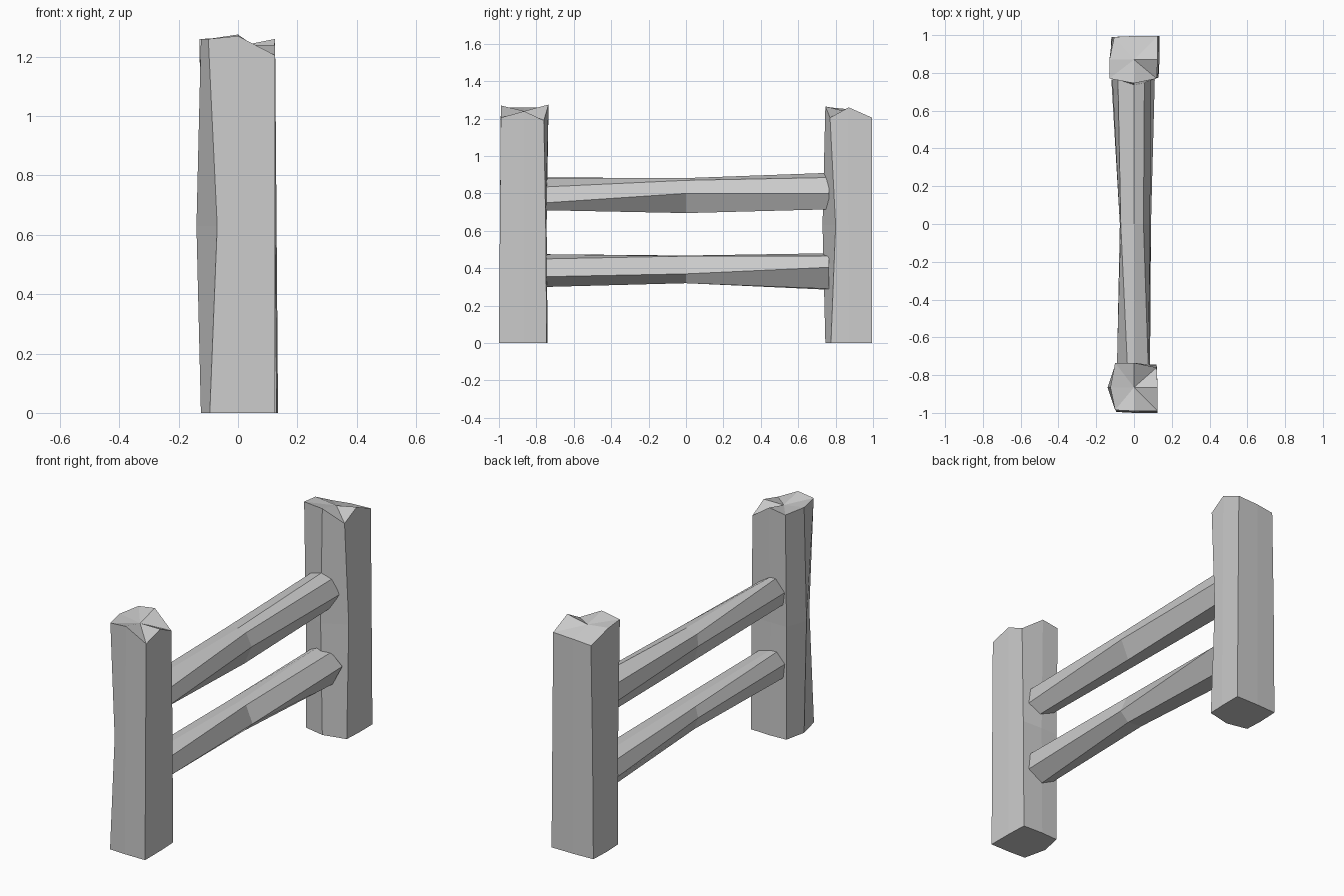
import bpy, bmesh

if "Cube" in bpy.data.objects:
    bpy.data.objects.remove(bpy.data.objects["Cube"])


def loft(name, rings, peak=None):
    """Join matching rings of points; close both ends, optionally fanning the last to a point."""
    bm = bmesh.new()
    loops = [[bm.verts.new(p) for p in ring] for ring in rings]
    n = len(loops[0])
    for a, b in zip(loops, loops[1:]):
        for i in range(n):
            j = (i + 1) % n
            bm.faces.new((a[i], a[j], b[j], b[i]))
    bm.faces.new(loops[0][::-1])
    if peak:
        c = bm.verts.new(peak)
        for i in range(n):
            bm.faces.new((loops[-1][i], loops[-1][(i + 1) % n], c))
    else:
        bm.faces.new(loops[-1])
    bmesh.ops.recalc_face_normals(bm, faces=bm.faces)
    mesh = bpy.data.meshes.new(name)
    bm.to_mesh(mesh)
    bm.free()
    obj = bpy.data.objects.new(name, mesh)
    bpy.context.collection.objects.link(obj)
    return obj


# Worn square post section (corners and edge middles) at base, middle and top
BASE = [(-.095, -.13), (0, -.135), (.125, -.135), (.125, 0),
        (.12, .12), (0, .125), (-.10, .12), (-.125, 0)]
MID = [(-.07, -.125), (0, -.13), (.125, -.13), (.125, 0),
       (.12, .115), (0, .12), (-.10, .12), (-.14, 0)]
TOP = [(-.10, -.12), (0, -.125), (.125, -.125), (.125, 0),
       (.12, .105), (0, .13), (-.10, .13), (-.125, 0)]


def post(name, cy, heights, peak, turned=False):
    def place(p, z):
        x, y = (-p[1], p[0]) if turned else p
        return (x, cy + y, z)
    rings = [[place(p, 0) for p in BASE], [place(p, .63) for p in MID],
             [place(p, z) for p, z in zip(TOP, heights)]]
    loft(name, rings, (0, cy, peak))


# Two posts with chipped tops, the second a quarter turn of the first
post("front_post", -.865, [1.26, 1.27, 1.205, 1.24, 1.19, 1.275, 1.26, 1.26], 1.24)
post("back_post", .87, [1.205, 1.26, 1.205, 1.20, 1.19, 1.25, 1.26, 1.265], 1.235, True)


def rail(name, sections):
    loft(name, [[(x, y, z) for x, z in s] for y, s in zip((-.75, 0, .765), sections)])


# Hewn rails, faceted and slightly twisted
rail("upper_rail", [
    [(-.035, .885), (0, .883), (.075, .835), (.085, .75), (.01, .71), (-.08, .75), (-.09, .82)],
    [(-.07, .868), (0, .882), (.05, .87), (.085, .80), (.04, .695), (-.05, .715), (-.075, .80)],
    [(-.085, .875), (0, .91), (.055, .885), (.09, .80), (.04, .715), (-.06, .715), (-.115, .80)]])
rail("lower_rail", [
    [(-.04, .475), (0, .474), (.075, .45), (.085, .355), (.0, .30), (-.08, .34), (-.09, .42)],
    [(-.06, .46), (0, .468), (.05, .465), (.09, .37), (.04, .32), (-.05, .33), (-.075, .40)],
    [(-.085, .45), (-.03, .48), (.04, .465), (.11, .405), (.05, .29), (-.05, .285), (-.12, .38)]])
